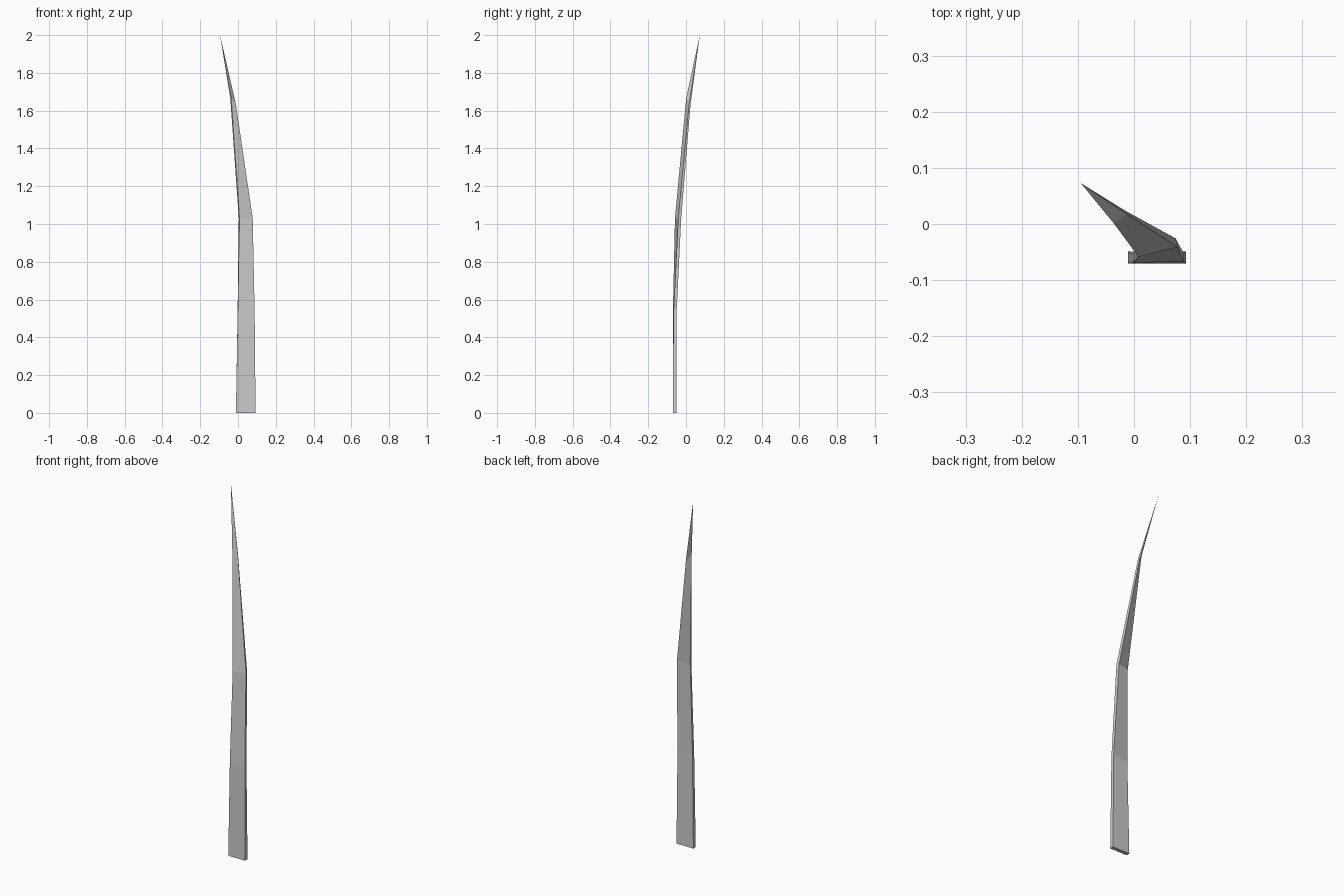
import bpy, bmesh, math

if "Cube" in bpy.data.objects:
    bpy.data.objects.remove(bpy.data.objects["Cube"])

# Blade cross-sections: centre x, y, z, half width, half thickness, twist (degrees)
RINGS = [
    (0.041, -0.0595, 0.0, 0.052, 0.0105, 0),
    (0.043, -0.060, 0.52, 0.045, 0.008, 2),
    (0.041, -0.042, 1.03, 0.036, 0.008, 14),
    (-0.026, 0.0125, 1.65, 0.0145, 0.0045, 33),
]
TIP = (-0.095, 0.073, 2.0)


def add_ring(bm, x, y, z, w, t, deg):
    c, s = math.cos(math.radians(deg)), math.sin(math.radians(deg))
    tilt = 0.015 if z > 1.5 else 0.0  # upper section leans with the bend
    return [bm.verts.new((x + u * c - v * s, y + u * s + v * c,
                          z - tilt * (1 if u > 0 else -1)))
            for u, v in ((-w, -t), (w, -t), (w, t), (-w, t))]


# Single twisted, tapering grass blade
bm = bmesh.new()
rings = [add_ring(bm, *r) for r in RINGS]
bm.faces.new(rings[0][::-1])
for low, high in zip(rings, rings[1:]):
    for i in range(4):
        j = (i + 1) % 4
        bm.faces.new((low[i], low[j], high[j], high[i]))

# Pointed tip
tip = bm.verts.new(TIP)
for i in range(4):
    bm.faces.new((rings[-1][i], rings[-1][(i + 1) % 4], tip))

bmesh.ops.recalc_face_normals(bm, faces=bm.faces)
mesh = bpy.data.meshes.new("grass_blade")
bm.to_mesh(mesh)
bm.free()
bpy.context.collection.objects.link(bpy.data.objects.new("grass_blade", mesh))
